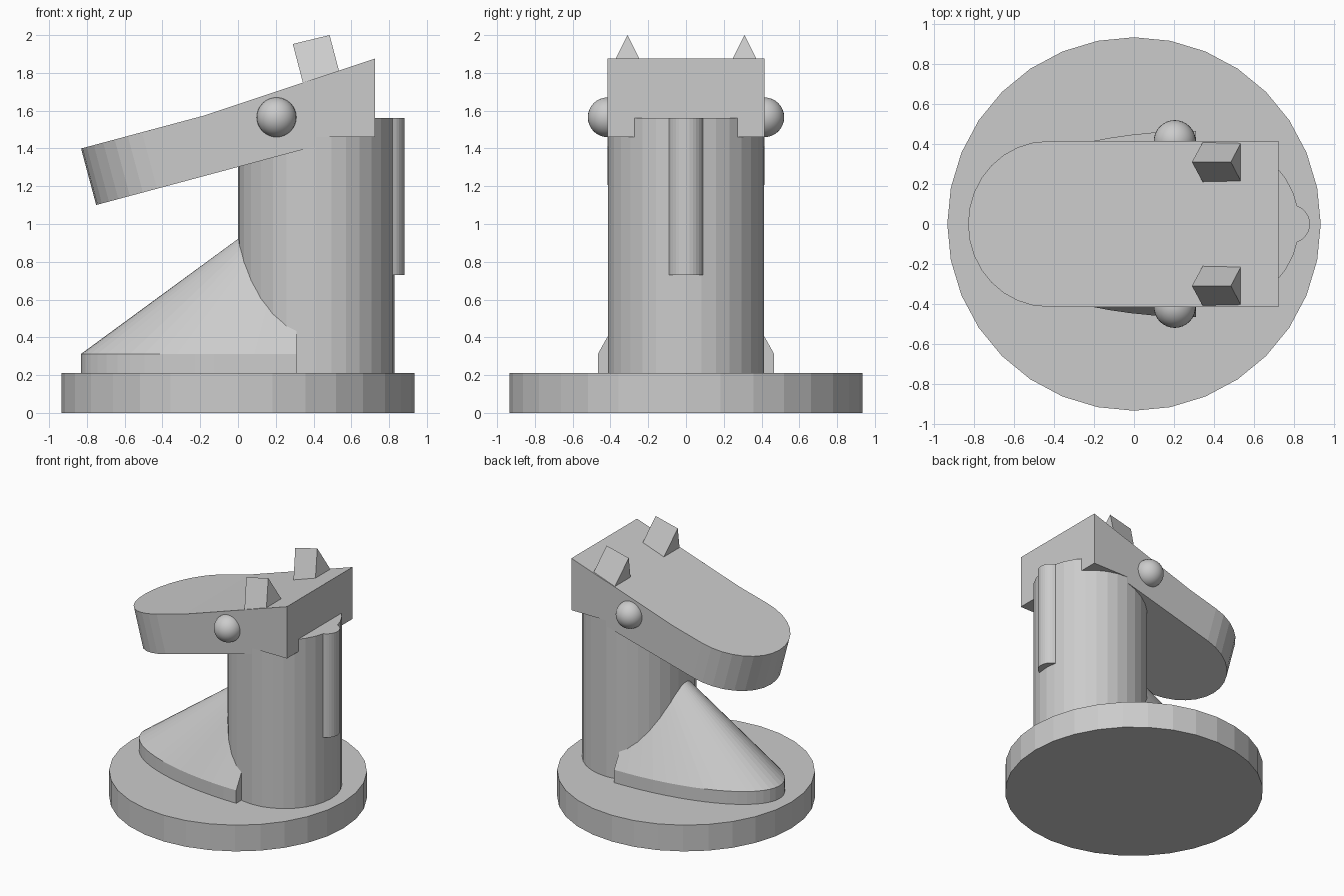
import bpy, bmesh, math
from mathutils import Matrix

if "Cube" in bpy.data.objects:
    bpy.data.objects.remove(bpy.data.objects["Cube"])

grey = bpy.data.materials.new("light_grey")
grey.diffuse_color = (0.6, 0.6, 0.6, 1)
grey.use_nodes = True
grey.node_tree.nodes["Principled BSDF"].inputs["Base Color"].default_value = grey.diffuse_color


def finish(name, bm, smooth=False):
    bmesh.ops.recalc_face_normals(bm, faces=bm.faces[:])
    me = bpy.data.meshes.new(name)
    for f in bm.faces:
        f.smooth = smooth
    bm.to_mesh(me)
    bm.free()
    me.materials.append(grey)
    ob = bpy.data.objects.new(name, me)
    bpy.context.collection.objects.link(ob)
    return ob


def cylinder(name, x, r, z0, z1, n=32):
    bm = bmesh.new()
    bmesh.ops.create_cone(bm, cap_ends=True, segments=n, radius1=r, radius2=r, depth=z1 - z0,
                          matrix=Matrix.Translation((x, 0, (z0 + z1) / 2)))
    return finish(name, bm)


def solid(name, verts, faces):
    bm = bmesh.new()
    vs = [bm.verts.new(v) for v in verts]
    for f in faces:
        bm.faces.new([vs[i] for i in f])
    return finish(name, bm)


# Base disc, upright body and rear rod
cylinder("base", 0, 0.935, 0, 0.21)
cylinder("body", 0.414, 0.414, 0.2, 1.56)
cylinder("rear_rod", 0.785, 0.096, 0.73, 1.56)

# Foot: half ellipse rim with half elliptical cone on top
N = 32
arc = [math.pi / 2 + math.pi * i / N for i in range(N + 1)]
verts = [(0.31 + 1.14 * math.cos(a), 0.466 * math.sin(a), z) for z in (0.2, 0.313) for a in arc]
verts.append((0.31, 0, 1.148))
M = N + 1
faces = [(i, i + 1, M + i + 1, M + i) for i in range(N)]
faces += [(M + i, M + i + 1, 2 * M) for i in range(N)]
faces += [tuple(range(M)), (0, M, 2 * M, 2 * M - 1, N)]
solid("foot", verts, faces)

# Head: tilted slab with a round nose and a square back
N, R, T = 16, 0.415, math.radians(15)
M = N + 1
arc = [math.pi / 2 + math.pi * i / N for i in range(M)]
verts = []
for cx, cz in ((-0.43, 1.507), (-0.35, 1.208)):
    verts += [(cx + R * math.cos(a) * math.cos(T), R * math.sin(a),
               cz + R * math.cos(a) * math.sin(T)) for a in arc]
side = [(-0.18, 1.574), (0.724, 1.875), (0.724, 1.46), (0.41, 1.46), (0.41, 1.412)]
B = 2 * M
verts += [(x, y, z) for x, z in side for y in (R, -R)]
faces = [(i, i + 1, M + i + 1, M + i) for i in range(N)]
faces += [tuple(range(M)) + (B + 1, B), tuple(range(M, B)) + (B + 9, B + 8)]
faces += [(B + 2 * i, B + 2 * i + 1, B + 2 * i + 3, B + 2 * i + 2) for i in range(4)]
faces += [(0, B, B + 2, B + 4, B + 6, B + 8, M),
          (N, B + 1, B + 3, B + 5, B + 7, B + 9, M + N)]
solid("head", verts, faces)

for s, label in ((1, "left"), (-1, "right")):
    # Ball joints (eyes) on the sides of the head
    bm = bmesh.new()
    bmesh.ops.create_uvsphere(bm, u_segments=32, v_segments=16, radius=0.105,
                              matrix=Matrix.Translation((0.204, s * 0.415, 1.565)))
    finish("eye_" + label, bm, True)
    # Triangular ears
    v = []
    for base, tip in (((0.347, 1.735), (0.29, 1.953)), ((0.54, 1.79), (0.485, 2.0))):
        v += [(base[0], s * 0.205, base[1]), (base[0], s * 0.415, base[1]), (tip[0], s * 0.31, tip[1])]
    solid("ear_" + label, v, [(0, 1, 2), (3, 4, 5), (0, 1, 4, 3), (1, 2, 5, 4), (2, 0, 3, 5)])
